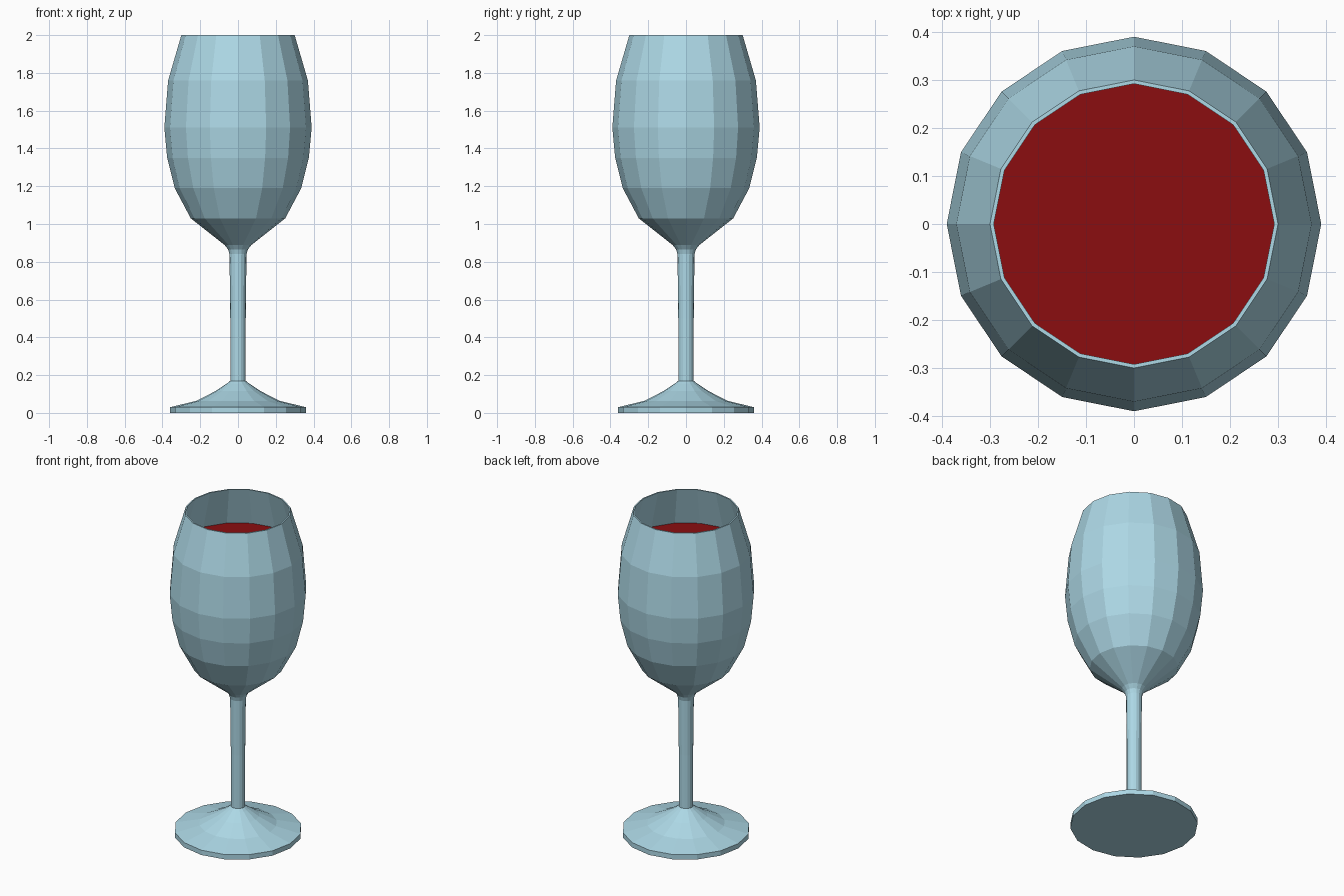
import bpy
import bmesh
import math

SIDES = 16

cube = bpy.data.objects.get("Cube")
if cube:
    bpy.data.objects.remove(cube, do_unlink=True)


def make_material(name, rgb):
    mat = bpy.data.materials.new(name)
    mat.use_nodes = True
    mat.diffuse_color = (*rgb, 1)
    mat.node_tree.nodes["Principled BSDF"].inputs["Base Color"].default_value = (*rgb, 1)
    return mat


def lathe(name, profile, mat):
    """Turn a (radius, height) profile around the z axis."""
    bm = bmesh.new()
    verts = [bm.verts.new((r, 0, z)) for r, z in profile]
    edges = [bm.edges.new(pair) for pair in zip(verts, verts[1:])]
    bmesh.ops.spin(bm, geom=verts + edges, cent=(0, 0, 0), axis=(0, 0, 1),
                   angle=math.tau, steps=SIDES, use_merge=True)
    bmesh.ops.remove_doubles(bm, verts=bm.verts, dist=0.0005)
    bmesh.ops.recalc_face_normals(bm, faces=bm.faces)
    mesh = bpy.data.meshes.new(name)
    bm.to_mesh(mesh)
    bm.free()
    mesh.materials.append(mat)
    obj = bpy.data.objects.new(name, mesh)
    bpy.context.collection.objects.link(obj)
    return obj


glass = make_material("pale blue glass", (0.418, 0.687, 0.791))
red = make_material("dark red wine", (0.26, 0.004, 0.005))

# Flared foot with a flat underside
lathe("foot", [(0, 0), (0.36, 0), (0.36, 0.03), (0.22, 0.064),
               (0.12, 0.115), (0.06, 0.155), (0.041, 0.17)], glass)

# Slender stem, slightly wider at the top
lathe("stem", [(0.041, 0.17), (0.041, 0.5), (0.045, 0.84)], glass)

# Bowl: outer wall up to the rim, then the thin inner wall back down
wall = 0.008
outer = [(0.25, 1.03), (0.335, 1.19), (0.375, 1.35),
         (0.39, 1.51), (0.37, 1.76), (0.3, 2.0)]
inner = [(r - wall, z) for r, z in reversed(outer)]
neck = [(0.045, 0.84), (0.052, 0.865), (0.07, 0.888)]
lathe("bowl", neck + outer + inner + [(0, 0.9)], glass)

# Wine filling the bowl to a flat surface
fill = [(r - 2 * wall, z) for r, z in outer[:-1]]
lathe("wine", [(0, 0.93)] + fill[:-1] + [(0.361, 1.76), (0, 1.76)], red)
